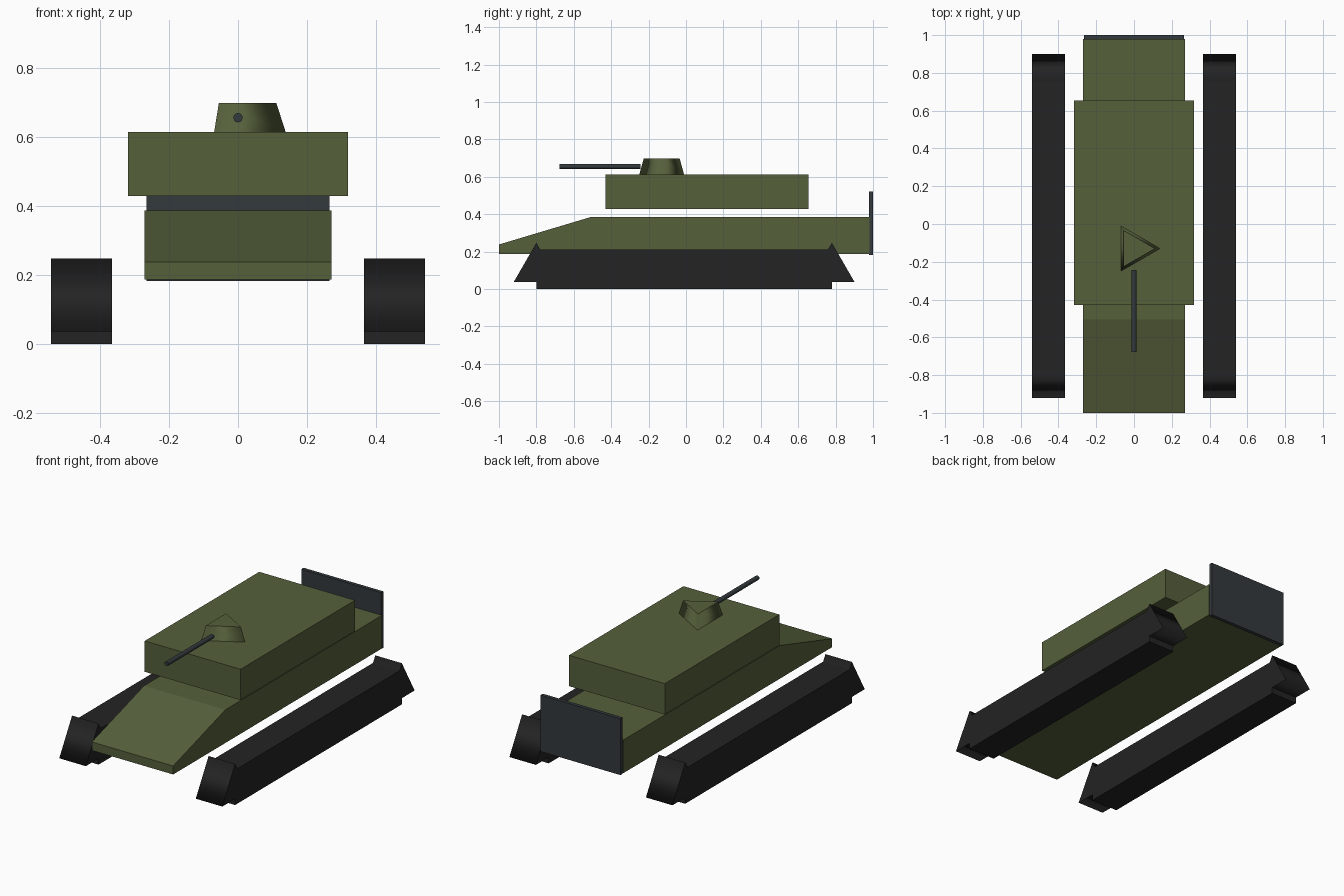
import bpy, bmesh
from math import radians
from mathutils import Matrix, Vector

cube = bpy.data.objects.get("Cube")
if cube:
    bpy.data.objects.remove(cube, do_unlink=True)


def material(name, rgb):
    m = bpy.data.materials.new(name)
    m.use_nodes = True
    m.diffuse_color = (*rgb, 1)
    bsdf = next(n for n in m.node_tree.nodes if n.type == 'BSDF_PRINCIPLED')
    bsdf.inputs["Base Color"].default_value = (*rgb, 1)
    return m


olive = material("olive green", (0.092, 0.117, 0.044))
rubber = material("track black", (0.017, 0.017, 0.017))
steel = material("dark steel", (0.033, 0.041, 0.045))


def finish(name, bm, mat):
    bmesh.ops.recalc_face_normals(bm, faces=bm.faces)
    me = bpy.data.meshes.new(name)
    bm.to_mesh(me)
    bm.free()
    me.materials.append(mat)
    ob = bpy.data.objects.new(name, me)
    bpy.context.collection.objects.link(ob)
    return ob


def box(name, lo, hi, mat):
    lo, hi = Vector(lo), Vector(hi)
    bm = bmesh.new()
    bmesh.ops.create_cube(bm, size=1)
    bmesh.ops.scale(bm, verts=bm.verts, vec=hi - lo)
    bmesh.ops.translate(bm, verts=bm.verts, vec=(lo + hi) / 2)
    return finish(name, bm, mat)


def cone(name, sides, r1, r2, depth, centre, rotation, mat):
    """Prism or frustum with a smooth wall and flat, sharp-edged caps."""
    bm = bmesh.new()
    bmesh.ops.create_cone(bm, cap_ends=True, segments=sides,
                          radius1=r1, radius2=r2, depth=depth)
    for f in bm.faces:
        f.smooth = abs(f.normal.z) < 0.9
    for e in bm.edges:
        e.smooth = all(f.smooth for f in e.link_faces)
    bmesh.ops.transform(bm, verts=bm.verts,
                        matrix=Matrix.Translation(centre) @ rotation)
    return finish(name, bm, mat)


# Hull: side profile extruded across the width
profile = [(-1, 0.187), (-1, 0.238), (-0.505, 0.386), (0.98, 0.386), (0.98, 0.187)]
bm = bmesh.new()
side = bm.faces.new([bm.verts.new((-0.27, y, z)) for y, z in profile])
ext = bmesh.ops.extrude_face_region(bm, geom=[side], use_keep_orig=True)
bmesh.ops.translate(bm, vec=(0.54, 0, 0),
                    verts=[v for v in ext["geom"] if isinstance(v, bmesh.types.BMVert)])
finish("hull", bm, olive)

# Upper body and rear plate
box("upper_body", (-0.318, -0.43, 0.428), (0.318, 0.655, 0.613), olive)
box("rear_plate", (-0.265, 0.978, 0.182), (0.265, 1.0, 0.52), steel)

# Three-sided turret with one corner pointing to +x, and its gun
turn = Matrix.Rotation(radians(-90), 4, 'Z')
cone("turret", 3, 0.138, 0.111, 0.084, (0, -0.13, 0.655), Matrix.Identity(4), olive)
turret = bpy.data.objects["turret"]
tip = max(turret.data.vertices, key=lambda v: v.co.x).co
if abs(tip.y + 0.13) > 0.01:
    turret.data.transform(Matrix.Translation((0, -0.13, 0)) @ turn
                          @ Matrix.Translation((0, 0.13, 0)))
cone("gun_barrel", 12, 0.0135, 0.0135, 0.435, (0, -0.46, 0.655),
     Matrix.Rotation(radians(90), 4, 'X'), steel)

# Tracks: a long block with a triangular roller at each end, apex up
for label, s in (("left", 1), ("right", -1)):
    x = s * 0.453
    box(label + "_track", (x - 0.088, -0.8, 0), (x + 0.088, 0.78, 0.21), rubber)
    for end, y in (("front", -0.8), ("rear", 0.78)):
        roller = cone(f"{label}_{end}_roller", 3, 0.14, 0.14, 0.176, (0, 0, 0),
                      Matrix.Rotation(radians(90), 4, 'Y'), rubber)
        # turn one corner of the triangle straight up
        c = roller.data.vertices[0].co
        angle = Vector((c.y, c.z)).angle_signed(Vector((0, 1)))
        roller.data.transform(Matrix.Translation((x, y, 0.107))
                              @ Matrix.Rotation(-angle, 4, 'X'))
